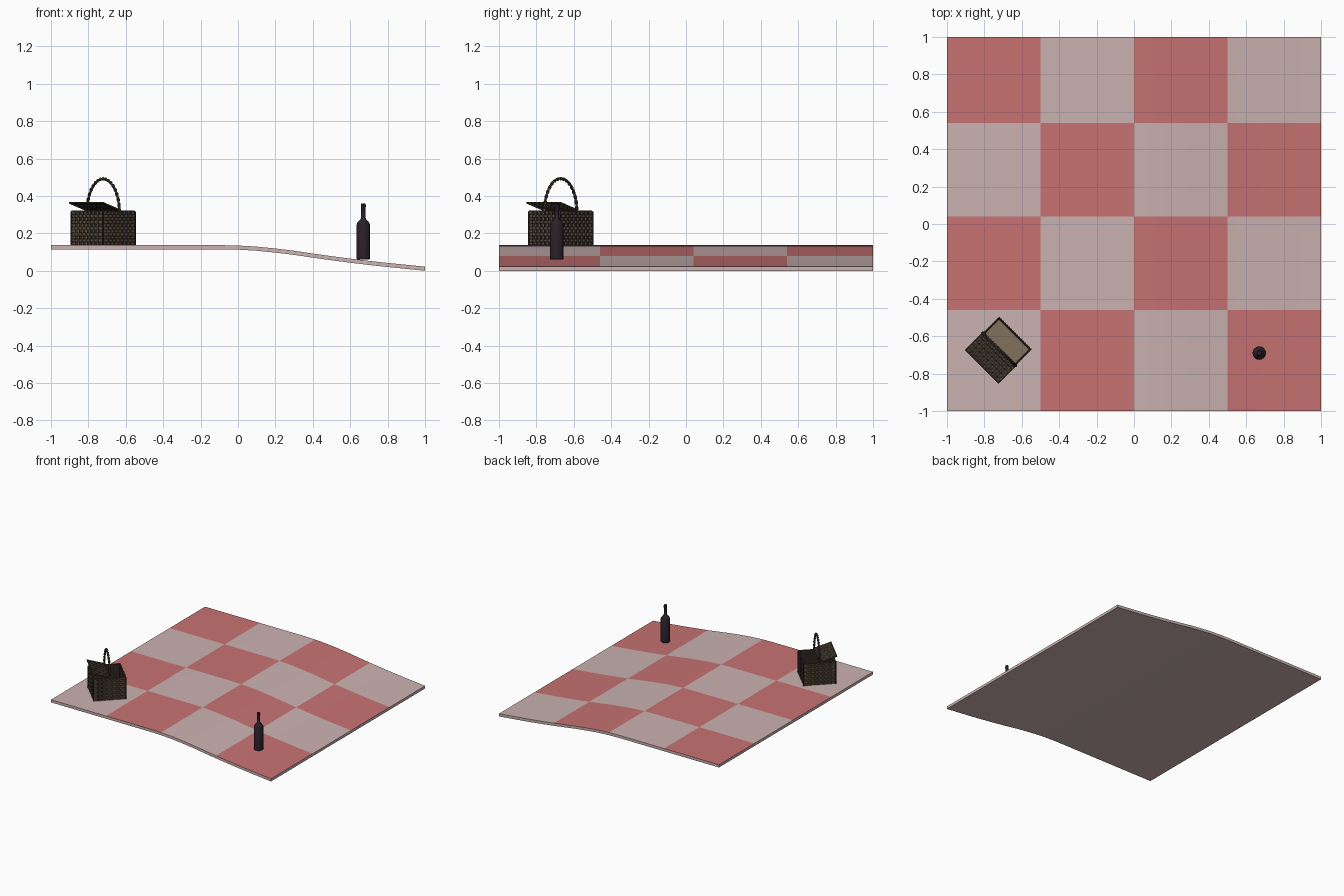
import bpy, bmesh, math
from mathutils import Vector, Matrix

if "Cube" in bpy.data.objects:
    bpy.data.objects.remove(bpy.data.objects["Cube"])


def material(name, r, g, b):
    m = bpy.data.materials.new(name)
    m.diffuse_color = (r, g, b, 1)
    m.use_nodes = True
    m.node_tree.nodes["Principled BSDF"].inputs["Base Color"].default_value = m.diffuse_color
    return m


PALE = material("pale_cloth", 0.60, 0.45, 0.44)
RED = material("red_cloth", 0.58, 0.17, 0.17)
WICKER = material("brown_wicker", 0.105, 0.074, 0.046)
LID_WICKER = material("dark_wicker", 0.060, 0.044, 0.028)
SHADOW = material("deep_brown_wood", 0.026, 0.019, 0.014)
FLOOR = material("tan_wood", 0.22, 0.165, 0.105)
GLASS = material("dark_glass", 0.024, 0.015, 0.022)


def finish(bm, name, mats, matrix=Matrix(), angle=40):
    bmesh.ops.recalc_face_normals(bm, faces=bm.faces)
    bm.transform(matrix)
    me = bpy.data.meshes.new(name)
    bm.to_mesh(me)
    bm.free()
    for m in mats:
        me.materials.append(m)
    ob = bpy.data.objects.new(name, me)
    bpy.context.collection.objects.link(ob)
    if angle:
        me.polygons.foreach_set("use_smooth", [True] * len(me.polygons))
        me.set_sharp_from_angle(angle=math.radians(angle))
    return ob


def tube(bm, pts, ra, rb, sides=4, closed=False, up=(0, 0, 1)):
    """Sweep an ellipse (ra sideways, rb along up) down a path."""
    pts, up, n = [Vector(p) for p in pts], Vector(up), len(pts)
    rings = []
    for i, p in enumerate(pts):
        a = pts[i - 1] if closed or i else p
        b = pts[(i + 1) % n] if closed or i < n - 1 else p
        t = (b - a).normalized()
        side = t.cross(up).normalized()
        nor = side.cross(t)
        rings.append([bm.verts.new(p + side * ra * math.cos(q) + nor * rb * math.sin(q))
                      for q in (2 * math.pi * (k + 0.5) / sides for k in range(sides))])
    for i in range(n if closed else n - 1):
        r, s = rings[i], rings[(i + 1) % n]
        for k in range(sides):
            j = (k + 1) % sides
            bm.faces.new((r[k], r[j], s[j], s[k]))
    if not closed:
        bm.faces.new(rings[0])
        bm.faces.new(rings[-1])


def box(bm, lo, hi):
    lo, hi = Vector(lo), Vector(hi)
    m = Matrix.Translation((lo + hi) / 2) @ Matrix.Diagonal((*(hi - lo), 1))
    bmesh.ops.create_cube(bm, size=1, matrix=m)


# Picnic blanket: checked cloth draped over a gentle slope
slope = [0.115, 0.113, 0.107, 0.097, 0.085, 0.070, 0.056, 0.043, 0.031, 0.020, 0.010, 0.0]
xs = [-1, -0.5] + [-0.1 + 0.1 * i for i in range(12)]
zs = [0.115, 0.115] + slope
ys = [-1, -0.46, 0.04, 0.54, 1]
bm = bmesh.new()
top = [[bm.verts.new((x, y, z + 0.022)) for y in ys] for x, z in zip(xs, zs)]
low = [[bm.verts.new((x, y, z)) for y in ys] for x, z in zip(xs, zs)]
nx, ny = len(xs), len(ys)
for i in range(nx - 1):
    col = math.floor((xs[i] + xs[i + 1]) / 2 / 0.5 + 2)
    for j in range(ny - 1):
        f = bm.faces.new((top[i][j], top[i + 1][j], top[i + 1][j + 1], top[i][j + 1]))
        f.material_index = (col + j) % 2
        bm.faces.new((low[i][j], low[i][j + 1], low[i + 1][j + 1], low[i + 1][j]))
    for j in (0, ny - 1):
        bm.faces.new((top[i][j], low[i][j], low[i + 1][j], top[i + 1][j]))
for j in range(ny - 1):
    for i in (0, nx - 1):
        bm.faces.new((top[i][j], top[i][j + 1], low[i][j + 1], low[i][j]))
finish(bm, "blanket", [PALE, RED])

# Wine bottle: lathed profile
profile = [(0.032, 0.060), (0.036, 0.064), (0.036, 0.245), (0.031, 0.258), (0.015, 0.276),
           (0.0115, 0.285), (0.0115, 0.338), (0.0135, 0.341), (0.0135, 0.350),
           (0.0115, 0.352), (0.0115, 0.360)]
bm = bmesh.new()
rings = [[bm.verts.new((r * math.cos(k * math.pi / 8), r * math.sin(k * math.pi / 8), z))
          for k in range(16)] for r, z in profile]
for a, b in zip(rings, rings[1:]):
    for k in range(16):
        bm.faces.new((a[k], a[(k + 1) % 16], b[(k + 1) % 16], b[k]))
bm.faces.new(rings[0])
bm.faces.new(rings[-1])
finish(bm, "bottle", [GLASS], Matrix.Translation((0.67, -0.69, 0)))

# Basket, modelled square to the axes and turned 45 degrees into place
PLACE = Matrix.Translation((-0.721, -0.67, 0)) @ Matrix.Rotation(math.radians(45), 4, 'Z')
BASE, RIM, HALF, STEPS = 0.137, 0.318, 0.119, 16


def square_path(half, z, wave=0.0, phase=0):
    pts = []
    for s in range(4):
        turn = Matrix.Rotation(s * math.pi / 2, 3, 'Z')
        for i in range(STEPS):
            out = half + (wave * (1 if (i + phase) % 2 else -1) if i else 0)
            pts.append(turn @ Vector((out, half * (2 * i / STEPS - 1), z)))
    return pts


# Woven rows of the wall
bm = bmesh.new()
rows = 11
pitch = (RIM - BASE) / rows
for r in range(rows):
    tube(bm, square_path(HALF, BASE + pitch * (r + 0.5), 0.0025, r),
         0.0045, 0.0085, 4, closed=True)
finish(bm, "basket_weave", [WICKER], PLACE, 0)

# Dark backing wall, upright stakes and corner posts
bm = bmesh.new()
h, t = 0.117, 0.005
for s in (-1, 1):
    a, b = sorted((s * h, s * (h - t)))
    box(bm, (a, -h, BASE), (b, h, RIM))
    box(bm, (-h, a, BASE), (h, b, RIM))
for i, p in enumerate(square_path(HALF + 0.001, 0)):
    if i % STEPS == 0 or i % 2 == 0:
        r = 0.005 if i % STEPS == 0 else 0.0028
        tube(bm, [p + Vector((0, 0, BASE)), p + Vector((0, 0, RIM))], r, r, 6, up=(1, 0, 0))
finish(bm, "basket_stakes", [SHADOW], PLACE, 0)

# Basket floor and braided rim
bm = bmesh.new()
box(bm, (-0.114, -0.114, BASE), (0.114, 0.114, BASE + 0.01))
finish(bm, "basket_floor", [FLOOR], PLACE, 0)
bm = bmesh.new()
for ph in (0, 1):
    tube(bm, square_path(HALF, RIM - 0.002, 0.003, ph), 0.0035, 0.005, 6, closed=True)
finish(bm, "basket_rim", [LID_WICKER], PLACE)

# Half lid, hinged across the middle and propped a little open
LID = PLACE @ Matrix.Translation((0, 0, 0.324)) @ Matrix.Rotation(math.radians(17), 4, 'Y')
L, W = 0.134, 0.126
bm = bmesh.new()
box(bm, (-L, -W, -0.002), (0, W, 0.002))
finish(bm, "lid_panel", [SHADOW], LID, 0)
bm = bmesh.new()
for r in range(9):
    x = -L * (r + 0.5) / 9
    tube(bm, [(x, W * (2 * i / STEPS - 1), 0.0025 * (1 if (i + r) % 2 else -1))
              for i in range(STEPS + 1)], 0.0075, 0.004, 4)
tube(bm, [(-L, -W, 0), (0, -W, 0), (0, W, 0), (-L, W, 0)], 0.005, 0.005, 6, closed=True)
finish(bm, "lid_weave", [LID_WICKER], LID, 0)

# Twisted arch handle made of two strands
bm = bmesh.new()
N = 72
for strand in (0, math.pi):
    pts = []
    for i in range(N + 1):
        a = math.pi * i / N
        tw = strand + i / N * 2 * math.pi * 9
        grow = 0.0045 * math.cos(tw)
        pts.append((0.0045 * math.sin(tw), -(0.123 + grow) * math.cos(a),
                    0.312 + (0.18 + grow) * math.sin(a)))
    tube(bm, pts, 0.005, 0.005, 6, up=(1, 0, 0))
finish(bm, "handle", [LID_WICKER], PLACE, 60)
